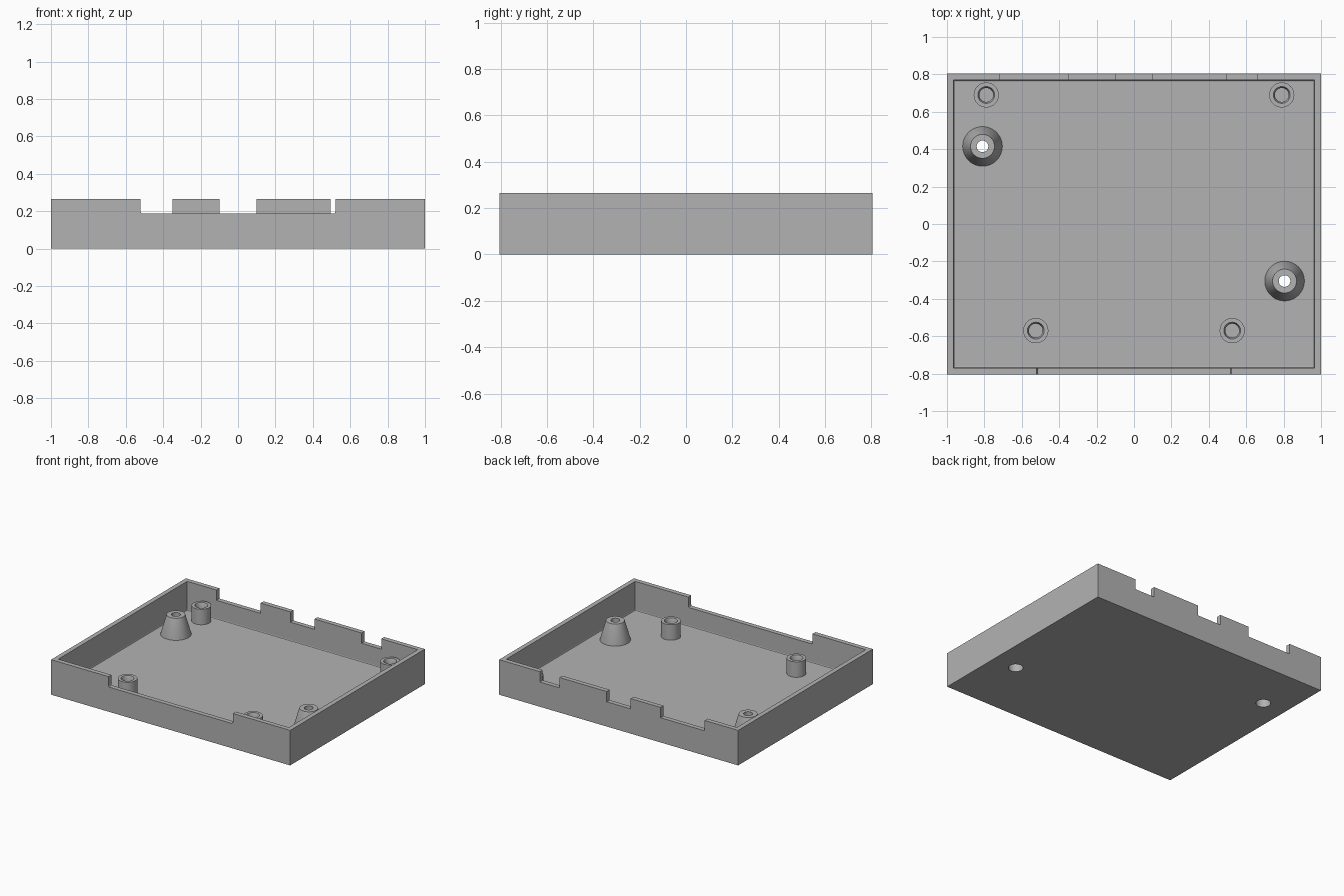
import bpy
import bmesh
import math
from mathutils import Matrix, Vector

cube = bpy.data.objects.get("Cube")
if cube:
    bpy.data.objects.remove(cube, do_unlink=True)

grey = bpy.data.materials.new("plain grey")
grey.use_nodes = True
colour = (0.45, 0.45, 0.45, 1)
grey.diffuse_color = colour
grey.node_tree.nodes["Principled BSDF"].inputs["Base Color"].default_value = colour

HALF_X, HALF_Y, HEIGHT = 1.0, 0.805, 0.265
WALL, FLOOR, NOTCH_Z = 0.035, 0.045, 0.187
SCREW_HOLE, SIDES = 0.051, 48


def finish(name, bm):
    bmesh.ops.recalc_face_normals(bm, faces=bm.faces)
    mesh = bpy.data.meshes.new(name)
    bm.to_mesh(mesh)
    bm.free()
    mesh.materials.append(grey)
    obj = bpy.data.objects.new(name, mesh)
    bpy.context.collection.objects.link(obj)
    return obj


def box(name, low, high, bevel=0, axes="xy"):
    """Box between two corners; its bottom edges along the axes may be bevelled."""
    low, high = Vector(low), Vector(high)
    bm = bmesh.new()
    bmesh.ops.create_cube(bm, size=1, matrix=Matrix.Translation((low + high) / 2)
                          @ Matrix.Diagonal((high - low).to_4d()))
    if bevel:
        edges = []
        for e in bm.edges:
            d = e.verts[0].co - e.verts[1].co
            along = "xyz"[max(range(3), key=lambda i: abs(d[i]))]
            if along in axes and all(v.co.z < low.z + 0.001 for v in e.verts):
                edges.append(e)
        bmesh.ops.bevel(bm, geom=edges, offset=bevel, segments=2,
                        profile=0.5, affect="EDGES")
    return finish(name, bm)


def lathe(name, profile, x, y):
    """Spin a closed (radius, z) outline round a vertical axis."""
    bm = bmesh.new()
    rings = []
    for r, z in profile:
        rings.append([bm.verts.new((r * math.cos(a), r * math.sin(a), z))
                      for a in (math.tau * i / SIDES for i in range(SIDES))])
    for a, b in zip(rings, rings[1:] + rings[:1]):
        for i in range(SIDES):
            j = (i + 1) % SIDES
            bm.faces.new((a[i], a[j], b[j], b[i]))
    obj = finish(name, bm)
    obj.location = (x, y, 0)
    smooth(obj)
    return obj


def smooth(obj):
    bpy.ops.object.select_all(action="DESELECT")
    obj.select_set(True)
    bpy.context.view_layer.objects.active = obj
    bpy.ops.object.shade_smooth_by_angle(angle=math.radians(30))


def cut(obj, cutter):
    mod = obj.modifiers.new("cut", "BOOLEAN")
    mod.operation, mod.solver, mod.object = "DIFFERENCE", "EXACT", cutter
    bpy.context.view_layer.objects.active = obj
    bpy.ops.object.modifier_apply(modifier=mod.name)
    bpy.data.objects.remove(cutter, do_unlink=True)


# Open tray with a small fillet round the floor
tray = box("tray", (-HALF_X, -HALF_Y, 0), (HALF_X, HALF_Y, HEIGHT))
cut(tray, box("cavity_cutter", (-HALF_X + WALL, -HALF_Y + WALL, FLOOR),
              (HALF_X - WALL, HALF_Y - WALL, 0.5), bevel=0.008))

# Connector notches in the front and back walls
cut(tray, box("front_notch_cutter", (-0.52, -0.9, NOTCH_Z),
              (0.52, -0.7, 0.5), bevel=0.01, axes="y"))
for left, right in ((-0.72, -0.35), (-0.1, 0.1), (0.495, 0.66)):
    cut(tray, box("back_notch_cutter", (left, 0.7, NOTCH_Z), (right, 0.9, 0.5)))

# Conical screw posts, open through the floor
for name, x, y in (("right_screw_post", -0.81, 0.415),
                   ("left_screw_post", 0.805, -0.305)):
    bm = bmesh.new()
    bmesh.ops.create_cone(bm, cap_ends=True, segments=SIDES, radius1=SCREW_HOLE,
                          radius2=SCREW_HOLE, depth=0.4,
                          matrix=Matrix.Translation((x, y, 0)))
    cut(tray, finish("screw_hole_cutter", bm))
    lathe(name, ((SCREW_HOLE, FLOOR - 0.005), (0.106, FLOOR - 0.005), (0.106, FLOOR),
                 (0.064, 0.192), (0.031, 0.192), (0.031, 0.13),
                 (SCREW_HOLE, 0.13)), x, y)

# Board standoffs with slightly tapered blind holes
for name, x, y in (("back_standoff", 0.79, 0.69), ("front_standoff", 0.525, -0.57)):
    for side, sign in (("left", 1), ("right", -1)):
        lathe(side + "_" + name, ((0.037, FLOOR - 0.005), (0.067, FLOOR - 0.005),
                                  (0.067, 0.162), (0.045, 0.162), (0.037, 0.14)),
              sign * x, y)
